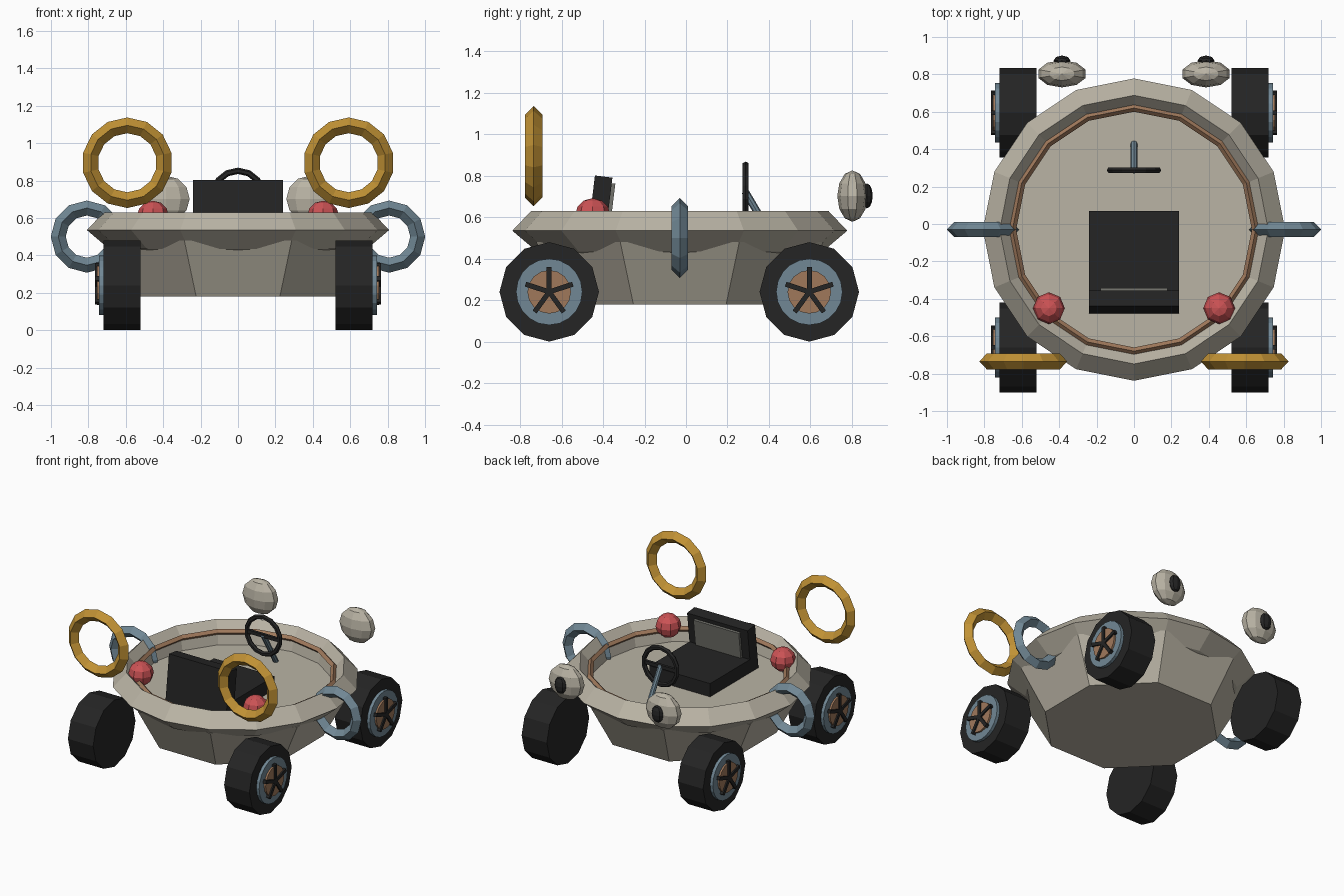
import bpy, bmesh, math
from mathutils import Matrix, Vector

if "Cube" in bpy.data.objects:
    bpy.data.objects.remove(bpy.data.objects["Cube"])

PI = math.pi
CY = -0.03  # centre of the hull in y


def material(name, r, g, b):
    m = bpy.data.materials.new(name)
    m.diffuse_color = (r, g, b, 1)
    m.use_nodes = True
    m.node_tree.nodes["Principled BSDF"].inputs["Base Color"].default_value = m.diffuse_color
    return m


STONE = material("warm grey", 0.49, 0.455, 0.375)
BLACK = material("black", 0.018, 0.018, 0.018)
BLUE = material("slate blue", 0.165, 0.245, 0.30)
BROWN = material("copper brown", 0.35, 0.19, 0.105)
GOLD = material("gold", 0.53, 0.285, 0.035)
RED = material("red", 0.60, 0.085, 0.09)
GREY = material("panel grey", 0.17, 0.17, 0.15)


def make(name, bm, mat):
    bmesh.ops.recalc_face_normals(bm, faces=bm.faces)
    me = bpy.data.meshes.new(name)
    bm.to_mesh(me)
    bm.free()
    me.materials.append(mat)
    ob = bpy.data.objects.new(name, me)
    bpy.context.collection.objects.link(ob)
    return ob


def lathe(name, profile, sides, mat, matrix, start=0.0, closed=False):
    """Revolve (radius, height) points round z, then place with matrix."""
    bm = bmesh.new()
    rings = []
    for r, z in profile:
        rings.append([bm.verts.new((r * math.cos(start + 2 * PI * i / sides),
                                    r * math.sin(start + 2 * PI * i / sides), z))
                      for i in range(sides)])
    pairs = list(zip(rings, rings[1:]))
    if closed:
        pairs.append((rings[-1], rings[0]))
    else:
        bm.faces.new(rings[0])
        bm.faces.new(rings[-1])
    for a, b in pairs:
        for i in range(sides):
            j = (i + 1) % sides
            bm.faces.new((a[i], a[j], b[j], b[i]))
    bm.transform(matrix)
    return make(name, bm, mat)


def at(x, y, z, axis="z"):
    turn = {"z": Matrix(), "x": Matrix.Rotation(PI / 2, 4, "Y"),
            "y": Matrix.Rotation(PI / 2, 4, "X")}[axis]
    return Matrix.Translation((x, y, z)) @ turn


def ring(name, major, minor, sides, tube, mat, matrix):
    pts = [(major + minor * math.cos(2 * PI * k / tube),
            minor * math.sin(2 * PI * k / tube)) for k in range(tube)]
    return lathe(name, pts, sides, mat, matrix, PI / 2, closed=True)


def ball(name, loc, radii, u, v, mat):
    bm = bmesh.new()
    bmesh.ops.create_uvsphere(bm, u_segments=u, v_segments=v, radius=1)
    bm.transform(Matrix.Translation(loc) @ Matrix.Diagonal((*radii, 1)))
    return make(name, bm, mat)


def box(name, size, mat, matrix):
    bm = bmesh.new()
    bmesh.ops.create_cube(bm, size=1)
    bm.transform(matrix @ Matrix.Diagonal((*size, 1)))
    return make(name, bm, mat)


# Hull: eight-sided bowl below a sixteen-sided rim
lathe("hull_bowl", [(0.585, 0.18), (0.75, 0.48)], 8, STONE, at(0, CY, 0), PI / 8)
lathe("hull_rim", [(0.64, 0.42), (0.69, 0.435), (0.808, 0.535), (0.718, 0.63),
                   (0.66, 0.565), (0.64, 0.48)], 16, STONE, at(0, CY, 0), closed=True)
ring("rim_trim", 0.65, 0.02, 16, 4, BROWN, at(0, CY, 0.57))

# Wheels with hub discs and five spokes
for s, side in ((-1, "left"), (1, "right")):
    for y, end in ((-0.66, "front"), (0.595, "back")):
        tag = f"_{end}_{side}"

        def disc(name, r, x0, x1, sides, mat):
            lathe(name + tag, [(r, -(x1 - x0) / 2), (r, (x1 - x0) / 2)], sides, mat,
                  at(s * (x0 + x1) / 2, y, 0.24, "x"))

        disc("tyre", 0.24, 0.52, 0.72, 12, BLACK)
        disc("hub_plate", 0.16, 0.70, 0.742, 20, BLUE)
        disc("hub_centre", 0.105, 0.73, 0.755, 16, BROWN)
        for k in range(5):
            box(f"spoke_{k}" + tag, (0.03, 0.024, 0.12), BLACK,
                Matrix.Translation((s * 0.75, y, 0.24))
                @ Matrix.Rotation(2 * PI * k / 5, 4, "X")
                @ Matrix.Translation((0, 0, 0.06)))

    # Side handle, front hoop, lamps and red knobs
    ring("side_handle_" + side, 0.153, 0.04, 12, 4, BLUE, at(s * 0.808, CY, 0.50, "y"))
    ring("front_hoop_" + side, 0.20, 0.042, 14, 4, GOLD, at(s * 0.592, -0.735, 0.895, "y"))
    ball("rear_lamp_" + side, (s * 0.385, 0.803, 0.702), (0.133, 0.073, 0.124),
         10, 6, STONE)
    ball("lamp_lens_" + side, (s * 0.385, 0.873, 0.703), (0.045, 0.028, 0.06),
         8, 6, BLACK)
    ball("red_knob_" + side, (s * 0.455, -0.45, 0.61), (0.085, 0.085, 0.082), 8, 6, RED)

# Seat with tilted back and inset-looking pad
box("seat_cushion", (0.48, 0.49, 0.10), BLACK, at(0, -0.175, 0.525))
tilt = Matrix.Translation((0, -0.417, 0.635)) @ Matrix.Rotation(-math.radians(7), 4, "X")
box("seat_back", (0.48, 0.085, 0.325), BLACK, tilt)
box("seat_pad", (0.36, 0.02, 0.22), GREY, tilt @ Matrix.Translation((0, 0.05, 0.025)))

# Steering wheel, crossbar and column
ring("steering_wheel", 0.132, 0.017, 14, 6, BLACK, at(0, 0.288, 0.72, "y"))
box("steering_crossbar", (0.26, 0.02, 0.025), BLACK, at(0, 0.288, 0.72))
low, high = Vector((0, 0.43, 0.48)), Vector((0, 0.285, 0.725))
span = high - low
lathe("steering_column", [(0.018, -span.length / 2), (0.018, span.length / 2)], 8, BLUE,
      Matrix.Translation((low + high) / 2) @ span.to_track_quat("Z", "Y").to_matrix().to_4x4())
